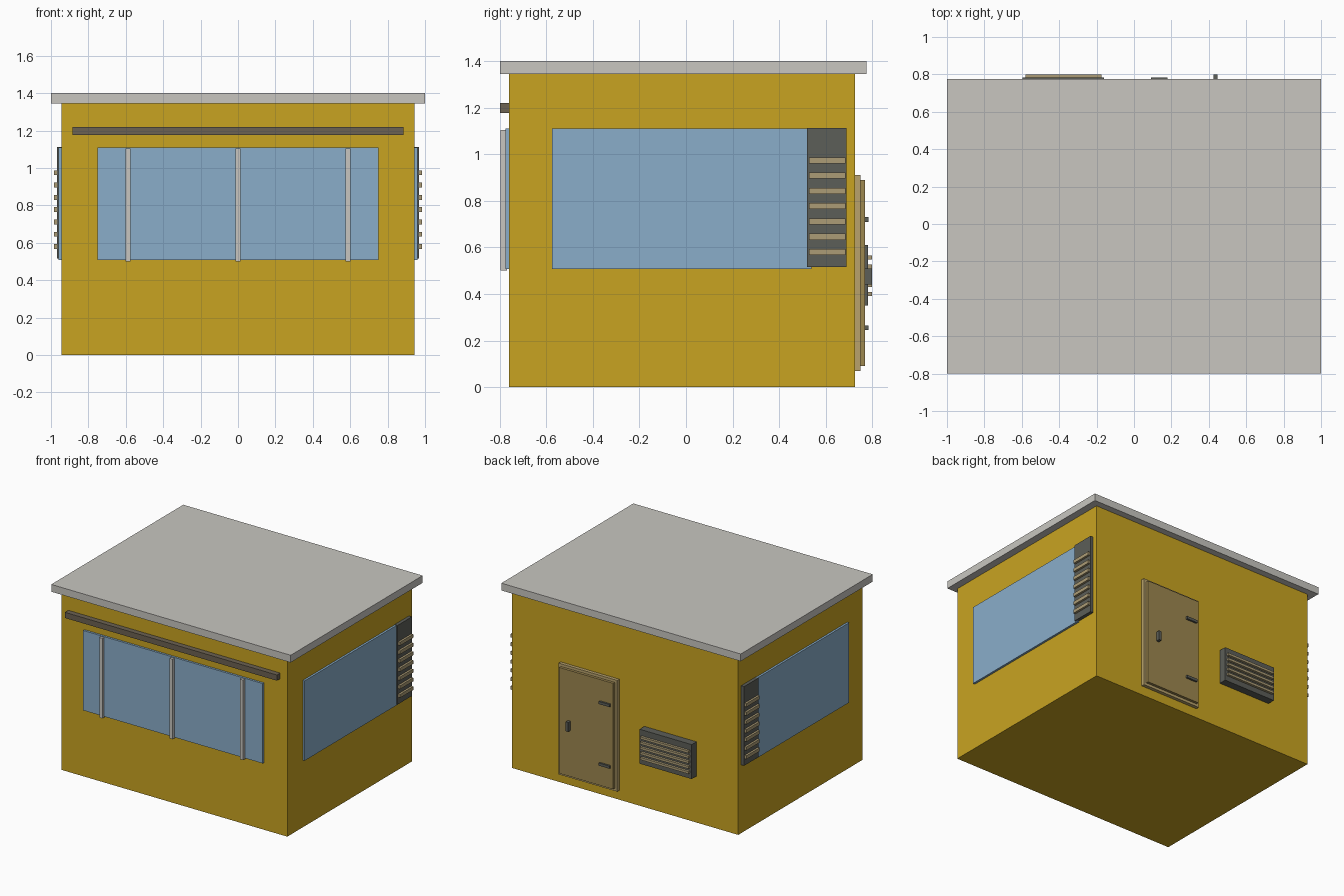
import bpy

cube = bpy.data.objects.get("Cube")
if cube:
    bpy.data.objects.remove(cube, do_unlink=True)


def linear(c):
    c /= 255
    return c / 12.92 if c <= 0.04045 else ((c + 0.055) / 1.055) ** 2.4


def material(name, r, g, b):
    m = bpy.data.materials.new(name)
    m.use_nodes = True
    col = (linear(r), linear(g), linear(b), 1)
    m.diffuse_color = col
    bsdf = m.node_tree.nodes["Principled BSDF"]
    bsdf.inputs["Base Color"].default_value = col
    bsdf.inputs["Roughness"].default_value = 0.8
    return m


yellow = material("yellow wall", 201, 164, 33)
grey = material("light grey", 200, 198, 192)
glass = material("blue glass", 138, 174, 202)
dark = material("dark grey", 92, 94, 88)
brown = material("brown grey", 108, 98, 82)
tan = material("tan slat", 172, 156, 118)
door_tan = material("door tan", 158, 136, 80)
frame_tan = material("frame tan", 184, 162, 108)


def box(name, x, y, z, mat):
    """Box spanning the (min, max) pairs x, y, z."""
    spans = (x, y, z)
    bpy.ops.mesh.primitive_cube_add(size=1, location=[(a + b) / 2 for a, b in spans])
    ob = bpy.context.object
    ob.name = name
    ob.scale = [b - a for a, b in spans]
    bpy.ops.object.transform_apply(location=False, rotation=False, scale=True)
    ob.data.materials.append(mat)
    return ob


def centred(c, size):
    return (c - size / 2, c + size / 2)


# Walls and flat overhanging roof
box("walls", (-0.944, 0.944), (-0.76, 0.725), (0, 1.35), yellow)
box("roof", (-1, 1), (-0.8, 0.775), (1.345, 1.4), grey)

# Front window, mullions and the bar above it
box("front_window", (-0.75, 0.75), (-0.776, -0.75), (0.507, 1.11), glass)
for i in (-1, 0, 1):
    box("front_mullion", centred(i * 0.588, 0.025), (-0.797, -0.77), (0.5, 1.105), grey)
box("front_bar", (-0.885, 0.885), (-0.8, -0.75), (1.177, 1.22), brown)

# Side windows with louvred vents, the same on both sides
for side, s in (("right", 1), ("left", -1)):
    def outward(depth):
        return tuple(sorted((s * 0.93, s * depth)))
    box(side + "_window", outward(0.96), (-0.575, 0.54), (0.507, 1.11), glass)
    box(side + "_vent", outward(0.969), (0.52, 0.69), (0.515, 1.113), dark)
    for i in range(7):
        box(side + "_vent_slat", outward(0.985), (0.528, 0.685),
            centred(0.58 + i * 0.0657, 0.026), tan)

# Back door with frame, hinges and handle
box("door_frame", (0.05, 0.54), (0.71, 0.75), (0.07, 0.91), frame_tan)
box("door", (0.07, 0.52), (0.74, 0.77), (0.09, 0.89), door_tan)
for z in (0.255, 0.72):
    box("door_hinge", (0.09, 0.18), (0.76, 0.784), centred(z, 0.02), dark)
box("door_handle", centred(0.435, 0.022), (0.76, 0.8), (0.44, 0.51), dark)

# Back vent
box("back_vent", (-0.595, -0.16), (0.71, 0.782), (0.35, 0.61), dark)
for i in range(5):
    box("back_vent_slat", (-0.58, -0.175), (0.77, 0.8), centred(0.4 + i * 0.039, 0.018), tan)
